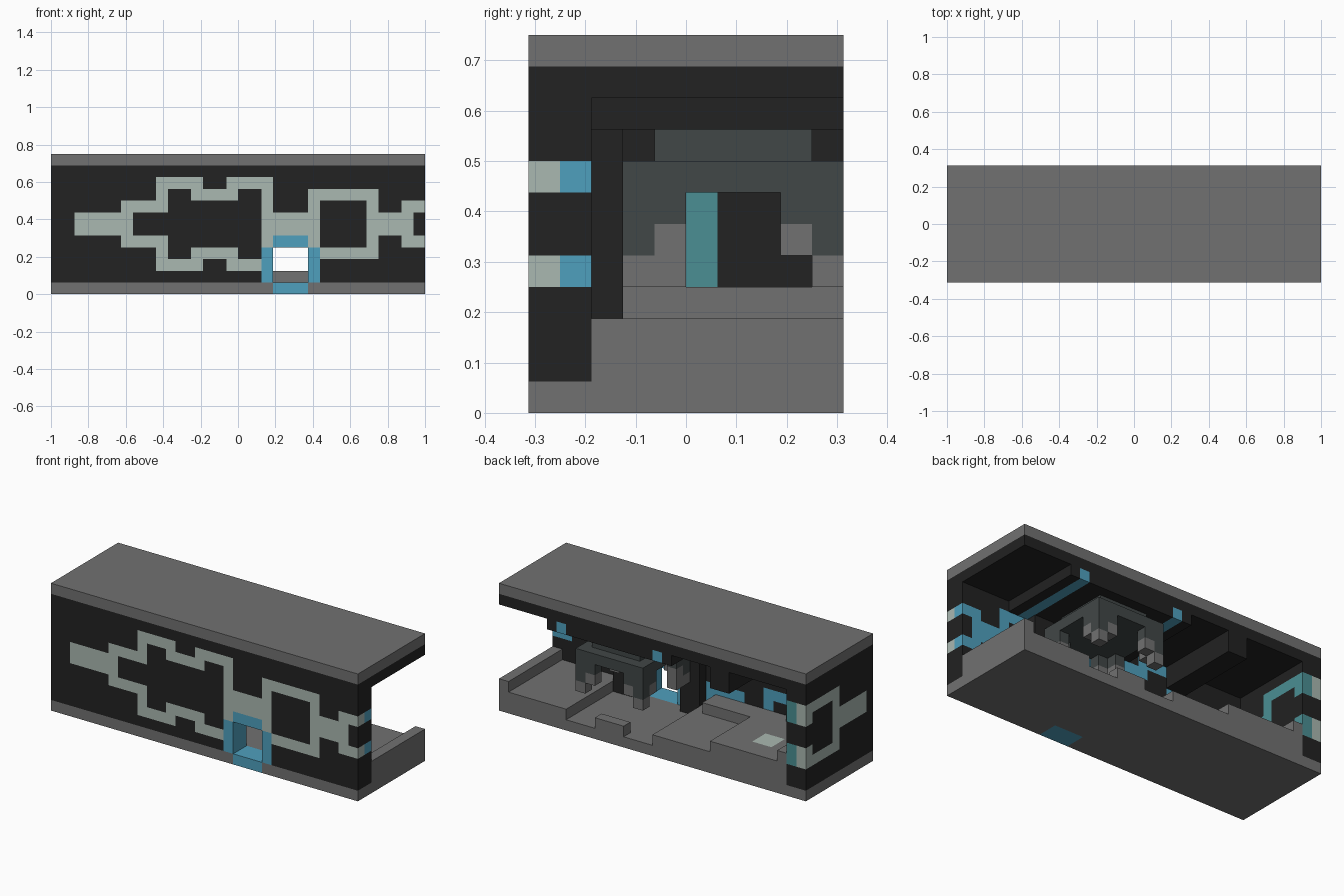
import bpy
import bmesh
from mathutils import Vector

cube = bpy.data.objects.get("Cube")
if cube:
    bpy.data.objects.remove(cube, do_unlink=True)

S = 1 / 16                      # edge of one block
ORIGIN = Vector((-16, -5, 0))   # block grid corner

COLOURS = {
    "stone_grey": (0.165, 0.165, 0.165),
    "coal_black": (0.016, 0.016, 0.016),
    "pale_green": (0.40, 0.48, 0.44),
    "sky_blue": (0.078, 0.352, 0.515),
    "teal": (0.069, 0.275, 0.292),
    "slate": (0.053, 0.063, 0.063),
}
NAMES = list(COLOURS)
MATS = []
for name, rgb in COLOURS.items():
    mat = bpy.data.materials.new(name)
    mat.use_nodes = True
    mat.diffuse_color = (*rgb, 1)
    bsdf = mat.node_tree.nodes["Principled BSDF"]
    bsdf.inputs["Base Color"].default_value = (*rgb, 1)
    bsdf.inputs["Roughness"].default_value = 0.9
    MATS.append(mat)

grid = {}


def fill(part, colour, x, y, z):
    """Fill inclusive block ranges; a part of None clears them."""
    for i in range(x[0], x[1] + 1):
        for j in range(y[0], y[1] + 1):
            for k in range(z[0], z[1] + 1):
                if part is None:
                    grid.pop((i, j, k), None)
                else:
                    grid[i, j, k] = (part, colour)


GREY, BLACK, PALE, BLUE, TEAL, SLATE = NAMES
ALL_X, ALL_Y, INNER_Y = (0, 31), (0, 9), (2, 9)

# Floor slab, raised floors and sunken walkway
fill("floor", GREY, ALL_X, ALL_Y, (0, 0))
fill("floor", GREY, (2, 9), INNER_Y, (1, 2))
fill("floor", GREY, (10, 15), INNER_Y, (1, 1))
fill("floor", GREY, (25, 30), INNER_Y, (1, 1))
fill("floor", GREY, (31, 31), INNER_Y, (1, 2))
fill("back_step", GREY, (19, 21), (9, 9), (1, 1))
fill("bench", GREY, (10, 14), (2, 3), (2, 2))
fill("bench", GREY, (3, 6), (2, 2), (3, 3))
fill("skirting", GREY, (2, 2), (3, 9), (3, 3))
fill("floor", PALE, (5, 6), (6, 7), (2, 2))

# Roof, ceiling beams and light strips
fill("roof", GREY, ALL_X, ALL_Y, (11, 11))
fill("ceiling", BLACK, ALL_X, ALL_Y, (10, 10))
fill("ceiling", BLACK, (14, 26), INNER_Y, (9, 9))
fill("ceiling", BLACK, (8, 9), INNER_Y, (8, 9))
for i in (15, 25):
    fill("light_strip", BLUE, (i, i), INNER_Y, (9, 9))

# Walls: two layers, with the ornament running through both
fill("front_wall", BLACK, ALL_X, (0, 1), (1, 9))
fill("end_wall", BLACK, (0, 1), INNER_Y, (1, 9))


def front_ornament(x, z):
    for zz in (z, (11 - z[1], 11 - z[0])):
        fill("front_wall", PALE, x, (0, 0), zz)
        fill("front_wall", BLUE, x, (1, 1), zz)


for x, z in (
    ((2, 6), (5, 6)), ((6, 9), (7, 7)), ((9, 9), (7, 9)), ((9, 12), (9, 9)),
    ((12, 15), (8, 8)), ((15, 18), (9, 9)), ((18, 18), (6, 9)),
    ((18, 22), (5, 6)), ((22, 22), (6, 8)), ((22, 27), (8, 8)),
    ((27, 27), (6, 8)), ((28, 29), (5, 6)), ((30, 30), (6, 7)),
    ((31, 31), (7, 7)),
):
    front_ornament(x, z)

for y, z in (((1, 4), (5, 6)), ((5, 5), (6, 8)), ((6, 9), (8, 8)),
             ((9, 9), (7, 8))):
    for zz in (z, (11 - z[1], 11 - z[0])):
        fill("end_wall", PALE, (0, 0), y, zz)
        if y[1] > 1:
            fill("end_wall", TEAL, (1, 1), (max(y[0], 2), y[1]), zz)

# Doorway with blue frame and inner pillars
fill("door_frame", BLUE, (18, 22), (0, 1), (1, 3))
fill("door_frame", BLUE, (19, 21), (0, 1), (4, 4))
fill("door_frame", BLUE, (19, 21), (0, 1), (0, 0))
fill(None, None, (19, 21), (0, 1), (1, 3))
for x in ((16, 17), (23, 24)):
    fill("door_pillar", BLACK, x, (2, 2), (1, 9))

# Hanging canopy: capped shell, arched on all four sides
CX, CY = 20, 6
fill("canopy", SLATE, (17, 23), (3, 9), (5, 7))
fill("canopy", SLATE, (18, 22), (4, 8), (8, 8))
fill(None, None, (18, 22), (4, 8), (4, 6))
fill(None, None, (17, 23), (5, 7), (4, 6))
fill(None, None, (19, 21), (3, 9), (4, 6))
for sx in (-1, 1):
    for sy in (-1, 1):
        fill("canopy_foot", GREY, *[(c, c) for c in (CX + 3 * sx, CY + 3 * sy)],
             (4, 4))
        # brackets beside each arch
        fill("canopy_bracket", GREY, *[(c, c) for c in (CX + 3 * sx, CY + 2 * sy)],
             (5, 5))
        fill("canopy_bracket", GREY, *[(c, c) for c in (CX + 2 * sx, CY + 3 * sy)],
             (5, 5))
    fill("canopy_foot", GREY, (CX + 3 * sx, CX + 3 * sx), (4, 4), (4, 4))

# Turn each part into a mesh of its exposed block faces
AXES = [Vector(a) for a in ((1, 0, 0), (0, 1, 0), (0, 0, 1))]


def build(part):
    bm = bmesh.new()
    for cell, (owner, colour) in grid.items():
        if owner != part:
            continue
        centre = Vector(cell) + ORIGIN + Vector((0.5, 0.5, 0.5))
        for a in range(3):
            for sign in (-1, 1):
                n = AXES[a] * sign
                if tuple(int(c) for c in Vector(cell) + n) in grid:
                    continue
                u, v = AXES[(a + 1) % 3], AXES[(a + 2) % 3] * sign
                mid = centre + n / 2
                corners = [mid + (u * p + v * q) / 2
                           for p, q in ((-1, -1), (1, -1), (1, 1), (-1, 1))]
                face = bm.faces.new([bm.verts.new(c * S) for c in corners])
                face.material_index = NAMES.index(colour)
    bmesh.ops.remove_doubles(bm, verts=bm.verts, dist=S / 100)
    bmesh.ops.dissolve_limit(bm, angle_limit=0.01, verts=bm.verts,
                             edges=bm.edges, delimit={"MATERIAL"})
    mesh = bpy.data.meshes.new(part)
    bm.to_mesh(mesh)
    bm.free()
    for mat in MATS:
        mesh.materials.append(mat)
    bpy.context.collection.objects.link(bpy.data.objects.new(part, mesh))


for part in sorted({owner for owner, _ in grid.values()}):
    build(part)
